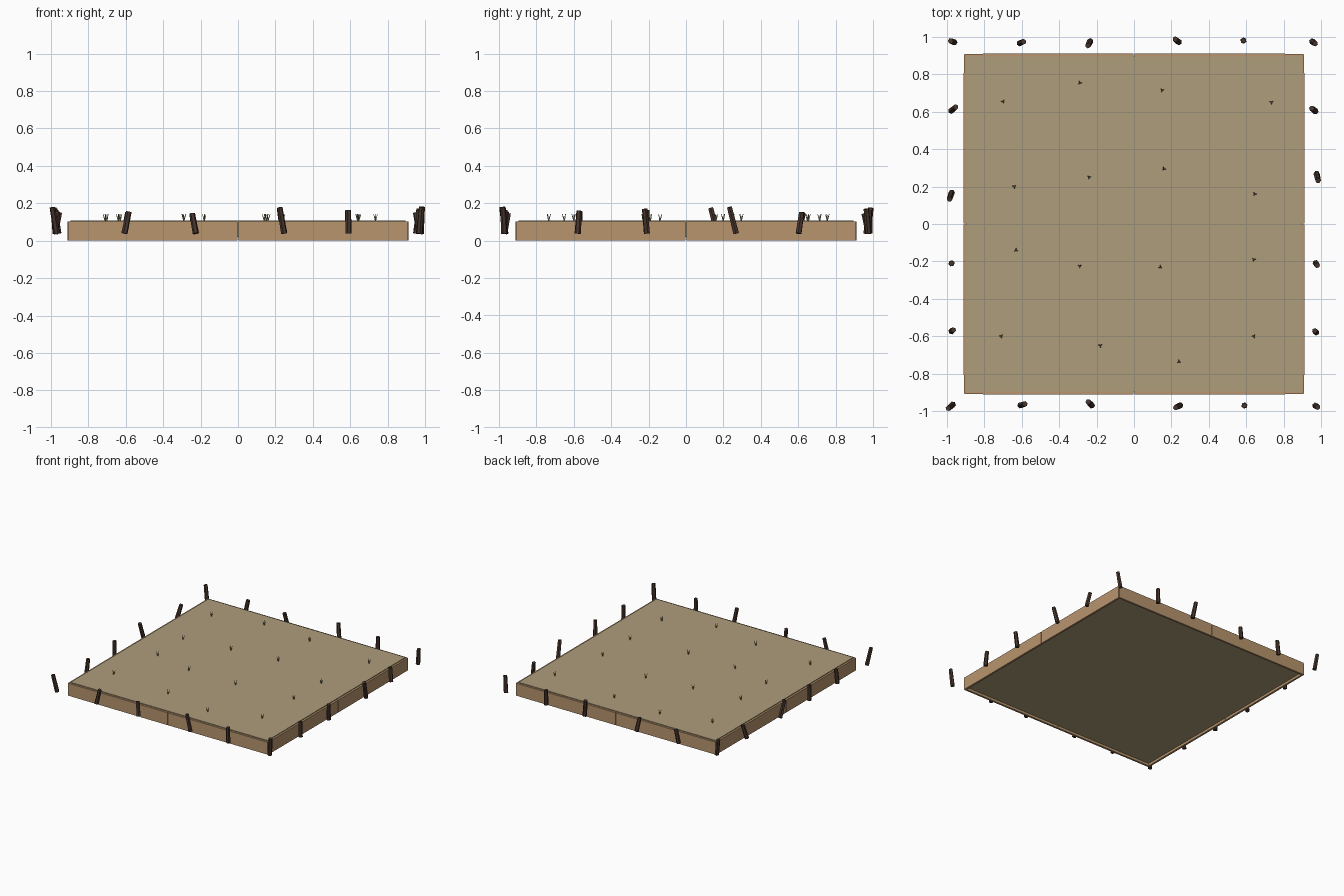
import bpy, bmesh, random
from math import pi, cos, sin
from mathutils import Vector, Matrix

random.seed(4)


def material(name, rgb):
    m = bpy.data.materials.new(name)
    m.diffuse_color = (*rgb, 1)
    return m


WOOD = material("plank_wood", (0.48, 0.30, 0.155))
SOIL = material("dry_soil", (0.42, 0.34, 0.20))
BARK = material("dark_wood", (0.065, 0.036, 0.026))
STRAW = material("dry_sprout", (0.33, 0.26, 0.13))


def finish(name, bm, mat):
    me = bpy.data.meshes.new(name)
    bm.to_mesh(me)
    bm.free()
    me.materials.append(mat)
    ob = bpy.data.objects.new(name, me)
    bpy.context.collection.objects.link(ob)
    return ob


def box(name, center, size, mat, turn=0):
    bm = bmesh.new()
    bmesh.ops.create_cube(bm, size=1, matrix=Matrix.Translation(center)
                          @ Matrix.Rotation(turn, 4, 'Z') @ Matrix.Diagonal((*size, 1)))
    return finish(name, bm, mat)


def rod(bm, a, b, r1, r2, sides, spin=0):
    a, b = Vector(a), Vector(b)
    rot = (b - a).to_track_quat('Z', 'Y').to_matrix().to_4x4()
    bmesh.ops.create_cone(bm, cap_ends=True, segments=sides, radius1=r1, radius2=r2,
                          depth=(b - a).length,
                          matrix=Matrix.Translation((a + b) / 2) @ rot @ Matrix.Rotation(spin, 4, 'Z'))


# Soil bed, slightly proud of the frame and recessed underneath
box("soil", (0, 0, 0.064), (1.79, 1.79, 0.088), SOIL)

# Frame: two planks per side, each very slightly askew
for k in range(4):
    rot = Matrix.Rotation(k * pi / 2, 3, 'Z')
    for s in (-1, 1):
        c = rot @ Vector((s * 0.4535, -0.9025, 0.051))
        box(f"frame_plank_{k}_{s}", c, (0.903, 0.016, 0.102), WOOD,
            k * pi / 2 + s * 0.002)

# Fence posts: x, y, top height, lean in x, lean in y
posts = [
    (-0.97, 0.975, 0.17, -0.010, 0.004), (-0.60, 0.97, 0.15, 0.010, 0.004),
    (-0.24, 0.965, 0.145, -0.006, -0.012), (0.23, 0.98, 0.175, -0.010, 0.008),
    (0.585, 0.98, 0.16, 0, 0), (0.96, 0.97, 0.17, 0.008, -0.006),
    (-0.965, 0.615, 0.15, 0.012, 0.010), (-0.98, 0.15, 0.175, -0.006, -0.018),
    (-0.975, -0.21, 0.165, 0, 0), (-0.97, -0.57, 0.155, 0.005, 0.003),
    (0.96, 0.61, 0.15, -0.010, 0.008), (0.98, 0.25, 0.18, 0.004, -0.018),
    (0.975, -0.215, 0.17, 0.004, -0.006), (0.97, -0.575, 0.16, -0.004, 0.004),
    (-0.98, -0.975, 0.178, -0.012, -0.010), (-0.595, -0.965, 0.155, 0.012, 0.004),
    (-0.235, -0.96, 0.145, -0.010, 0.010), (0.235, -0.975, 0.178, -0.012, -0.006),
    (0.59, -0.97, 0.165, 0, 0), (0.975, -0.975, 0.18, 0.006, -0.004),
]
for i, (x, y, h, dx, dy) in enumerate(posts):
    bm = bmesh.new()
    rod(bm, (x - dx, y - dy, 0.038), (x + dx, y + dy, h), 0.017, 0.015, 6, random.random())
    finish(f"post_{i}", bm, BARK)

# Tiny sprouts in a loose four by four grid
sprouts = [
    (-0.70, 0.655), (-0.29, 0.755), (0.15, 0.715), (0.735, 0.65),
    (-0.64, 0.20), (-0.24, 0.25), (0.16, 0.295), (0.645, 0.16),
    (-0.63, -0.14), (-0.29, -0.225), (0.14, -0.23), (0.64, -0.19),
    (-0.71, -0.60), (-0.18, -0.65), (0.24, -0.735), (0.64, -0.60),
]
for i, (x, y) in enumerate(sprouts):
    bm = bmesh.new()
    turn = random.uniform(0, pi)
    for j in range(3):
        a = turn + j * 2 * pi / 3
        rod(bm, (x, y, 0.107), (x + 0.012 * cos(a), y + 0.012 * sin(a), 0.143),
            0.0035, 0.0012, 4)
    finish(f"sprout_{i}", bm, STRAW)
